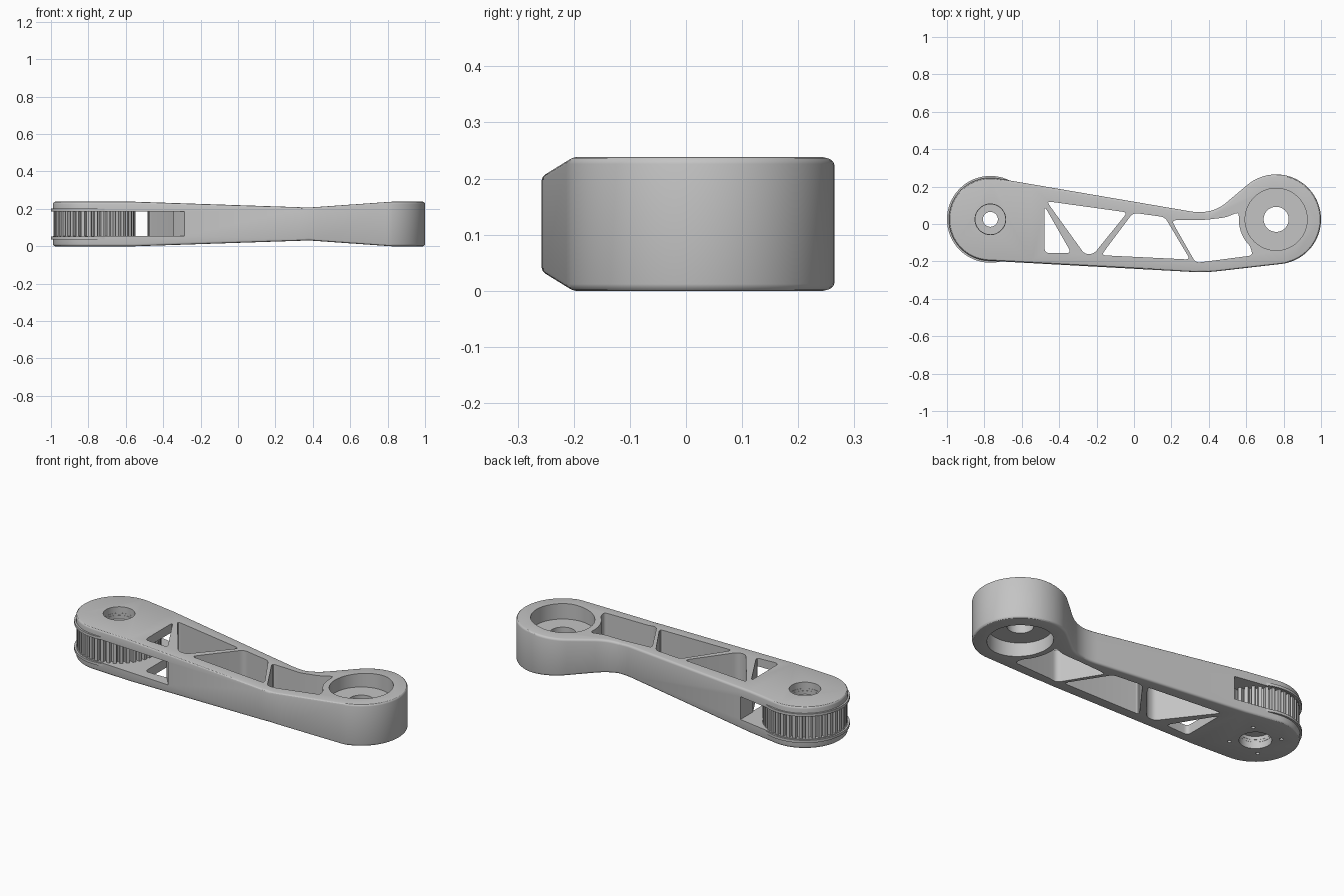
import bpy, bmesh, math
from mathutils import Vector

if "Cube" in bpy.data.objects:
    bpy.data.objects.remove(bpy.data.objects["Cube"])

metal = bpy.data.materials.new("grey_metal")
metal.diffuse_color = (0.55, 0.55, 0.55, 1)
metal.use_nodes = True
metal.node_tree.nodes["Principled BSDF"].inputs["Base Color"].default_value = metal.diffuse_color

PIVOT = (-0.768, 0.025)   # pulley axis
BOSS = (0.76, 0.025)      # bearing boss axis


def arc(c, r, a0, a1, n):
    return [(c[0] + r * math.cos(math.radians(a0 + (a1 - a0) * i / n)),
             c[1] + r * math.sin(math.radians(a0 + (a1 - a0) * i / n))) for i in range(n + 1)]


def circle(c, r, n=64):
    return arc(c, r, 0, 360, n)[:-1]


def corner(a, b, c, d, n=5):
    """Rounded corner at b, starting d away on either side."""
    a, b, c = Vector(a), Vector(b), Vector(c)
    p = b + (a - b).normalized() * min(d, 0.4 * (a - b).length)
    q = b + (c - b).normalized() * min(d, 0.4 * (c - b).length)
    return [tuple(p * (1 - t) ** 2 + b * 2 * t * (1 - t) + q * t * t)
            for t in (i / n for i in range(n + 1))]


def rounded(pts, d=0.025):
    out = []
    for i in range(len(pts)):
        out += corner(pts[i - 1], pts[i], pts[(i + 1) % len(pts)], d)
    return out


def inset(pts, d):
    """Offset a counter-clockwise outline inward by d."""
    out = []
    for i, p in enumerate(pts):
        t = (Vector(pts[(i + 1) % len(pts)]) - Vector(p)).normalized() + \
            (Vector(p) - Vector(pts[i - 1])).normalized()
        t.normalize()
        out.append((p[0] - t.y * d, p[1] + t.x * d))
    return out


def finish(bm, name):
    bmesh.ops.recalc_face_normals(bm, faces=bm.faces)
    me = bpy.data.meshes.new(name)
    bm.to_mesh(me)
    bm.free()
    ob = bpy.data.objects.new(name, me)
    bpy.context.collection.objects.link(ob)
    me.materials.append(metal)
    return ob


def loft(loops):
    """Closed solid through stacked (outline, z) loops."""
    bm = bmesh.new()
    rings = [[bm.verts.new((x, y, z)) for x, y in pts] for pts, z in loops]
    n = len(rings[0])
    for a, b in zip(rings, rings[1:]):
        for i in range(n):
            j = (i + 1) % n
            bm.faces.new((a[i], a[j], b[j], b[i]))
    bm.faces.new(rings[0][::-1])
    bm.faces.new(rings[-1])
    return bm


def prism(name, pts, lo, hi):
    return finish(loft([(pts, lo), (pts, hi)]), name)


def cut(ob, pts, lo, hi):
    tool = prism("cutter", pts, lo, hi)
    m = ob.modifiers.new("cut", "BOOLEAN")
    m.object, m.operation, m.solver = tool, "DIFFERENCE", "EXACT"
    dg = bpy.context.evaluated_depsgraph_get()
    me = bpy.data.meshes.new_from_object(ob.evaluated_get(dg))
    ob.modifiers.clear()
    if len(me.polygons):
        ob.data = me
    bpy.data.objects.remove(tool)


# Arm body: plan outline with softened rims
upper = arc(PIVOT, 0.222, 80.4, 267.4, 48)
boss_arc = arc(BOSS, 0.24, -83, 130, 56)
outline = (upper + corner(upper[-1], (0.38, -0.26), boss_arc[0], 0.07, 8) + boss_arc
           + corner(boss_arc[-1], (0.415, 0.048), upper[0], 0.12, 12))
R = 0.012
rim = [(R * (1 - math.sin(a)), R * (1 - math.cos(a))) for a in (0, math.pi / 6, math.pi / 3, math.pi / 2)]
bottom = [(inset(outline, d), -1 + z) for d, z in rim]
top = [(pts, -z) for pts, z in reversed(bottom)]
body = loft(bottom + top)

# Waisted thickness: crease the body, then set heights along its length
CREASES = [(-2, 0.119), (-0.55, 0.119), (0.38, 0.088), (0.82, 0.119), (2, 0.119)]
for x, _ in CREASES[1:-1]:
    bmesh.ops.bisect_plane(body, geom=body.verts[:] + body.edges[:] + body.faces[:],
                           plane_co=(x, 0, 0), plane_no=(1, 0, 0), dist=1e-5)
for v in body.verts:
    for (x0, h0), (x1, h1) in zip(CREASES, CREASES[1:]):
        if x0 <= v.co.x <= x1:
            h = h0 + (h1 - h0) * (v.co.x - x0) / (x1 - x0)
            break
    s = 1 if v.co.z > 0 else -1
    v.co.z = 0.119 + s * (h - (1 - abs(v.co.z)))
arm = finish(body, "arm")

# Truss openings
holes = [
    [(-0.478, 0.095), (-0.478, -0.155), (-0.335, -0.155)],
    [(-0.468, 0.122), (-0.035, 0.062), (-0.215, -0.16), (-0.265, -0.16)],
    [(-0.005, 0.06), (0.165, 0.037), (0.3, -0.19), (-0.175, -0.167)],
]
for h in holes:
    cut(arm, rounded(h), -0.1, 0.4)
cut(arm, rounded([(0.2, 0.02), (0.38, 0.022), (0.49, 0.035), (0.555, 0.062)]
                 + arc(BOSS, 0.2, 175, 226, 8) + [(0.635, -0.168), (0.33, -0.208)]), -0.1, 0.4)

# Belt slot, ending along the first strut
cut(arm, [(-1.2, 0.4), (-0.485, 0.4), (-0.485, 0.09), (-0.345, -0.15), (-0.285, -0.22),
          (-0.285, -0.4), (-1.2, -0.4)], 0.055, 0.185)

# Bearing seats on both sides of a thin web, and the through hole
cut(arm, circle(BOSS, 0.166), 0.15, 0.4)
cut(arm, circle(BOSS, 0.166), -0.1, 0.088)
cut(arm, circle(BOSS, 0.067, 48), -0.1, 0.4)

# Pivot bore and four screw holes underneath
cut(arm, circle(PIVOT, 0.082, 48), -0.1, 0.4)
for p in arc(PIVOT, 0.13, 45, 315, 3):
    cut(arm, circle(p, 0.01, 16), -0.1, 0.1)

# Toothed pulley
teeth = []
N = 40
for i in range(N):
    for f, r in ((0, 0.219), (0.48, 0.219), (0.6, 0.198), (0.88, 0.198)):
        a = 2 * math.pi * (i + f) / N
        teeth.append((PIVOT[0] + r * math.cos(a), PIVOT[1] + r * math.sin(a)))
pulley = prism("pulley", teeth, 0.05, 0.19)
cut(pulley, circle(PIVOT, 0.04, 48), -0.1, 0.4)
cut(pulley, circle(PIVOT, 0.08, 48), 0.17, 0.4)
cut(pulley, circle(PIVOT, 0.08, 48), -0.1, 0.068)

# Pulley flanges
flanges = []
for name, lo in (("lower_flange", 0.037), ("upper_flange", 0.187)):
    fl = prism(name, circle(PIVOT, 0.232), lo, lo + 0.015)
    cut(fl, circle(PIVOT, 0.081, 48), -0.1, 0.4)
    flanges.append(fl)

# Smooth shading with sharp edges kept
for ob in [arm, pulley] + flanges:
    bpy.ops.object.select_all(action="DESELECT")
    ob.select_set(True)
    bpy.context.view_layer.objects.active = ob
    bpy.ops.object.shade_smooth_by_angle(angle=math.radians(30))
